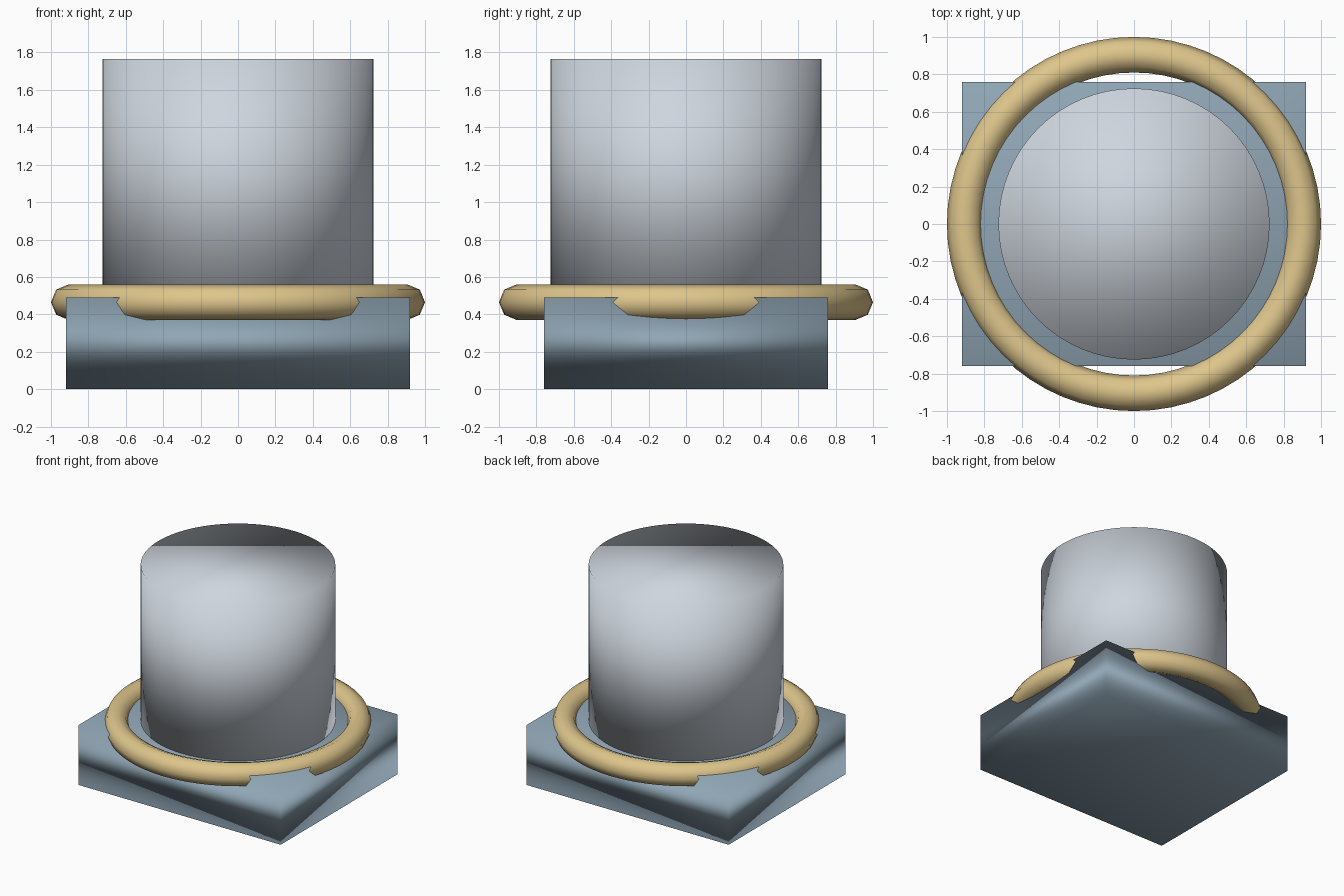
import bpy

cube = bpy.data.objects.get("Cube")
if cube:
    bpy.data.objects.remove(cube, do_unlink=True)


def material(name, rgb):
    mat = bpy.data.materials.new(name)
    mat.use_nodes = True
    mat.diffuse_color = (*rgb, 1)
    mat.node_tree.nodes["Principled BSDF"].inputs["Base Color"].default_value = (*rgb, 1)
    return mat


def finish(name, mat):
    """Name, colour and softly shade the newest primitive."""
    obj = bpy.context.object
    obj.name = name
    obj.data.materials.append(mat)
    obj.data.polygons.foreach_set("use_smooth", [True] * len(obj.data.polygons))
    obj.data.update()
    return obj


slate = material("slate blue", (0.28, 0.38, 0.46))
silver = material("pale silver", (0.62, 0.67, 0.73))
gold = material("pale gold", (0.73, 0.56, 0.26))

# Rectangular base block
BASE_HEIGHT = 0.49
bpy.ops.mesh.primitive_cube_add(size=1, location=(0, 0, BASE_HEIGHT / 2))
base = finish("base_block", slate)
base.scale = (1.84, 1.52, BASE_HEIGHT)

# Upright solid drum standing on the block
TOP = 1.765
bpy.ops.mesh.primitive_cylinder_add(
    vertices=64, radius=0.725, depth=TOP - BASE_HEIGHT,
    location=(0, 0, (TOP + BASE_HEIGHT) / 2))
finish("drum", silver)

# Collar ring, half sunk into the block
bpy.ops.mesh.primitive_torus_add(
    major_segments=64, minor_segments=8, major_radius=0.905,
    minor_radius=0.095, location=(0, 0, 0.465))
finish("collar_ring", gold)
